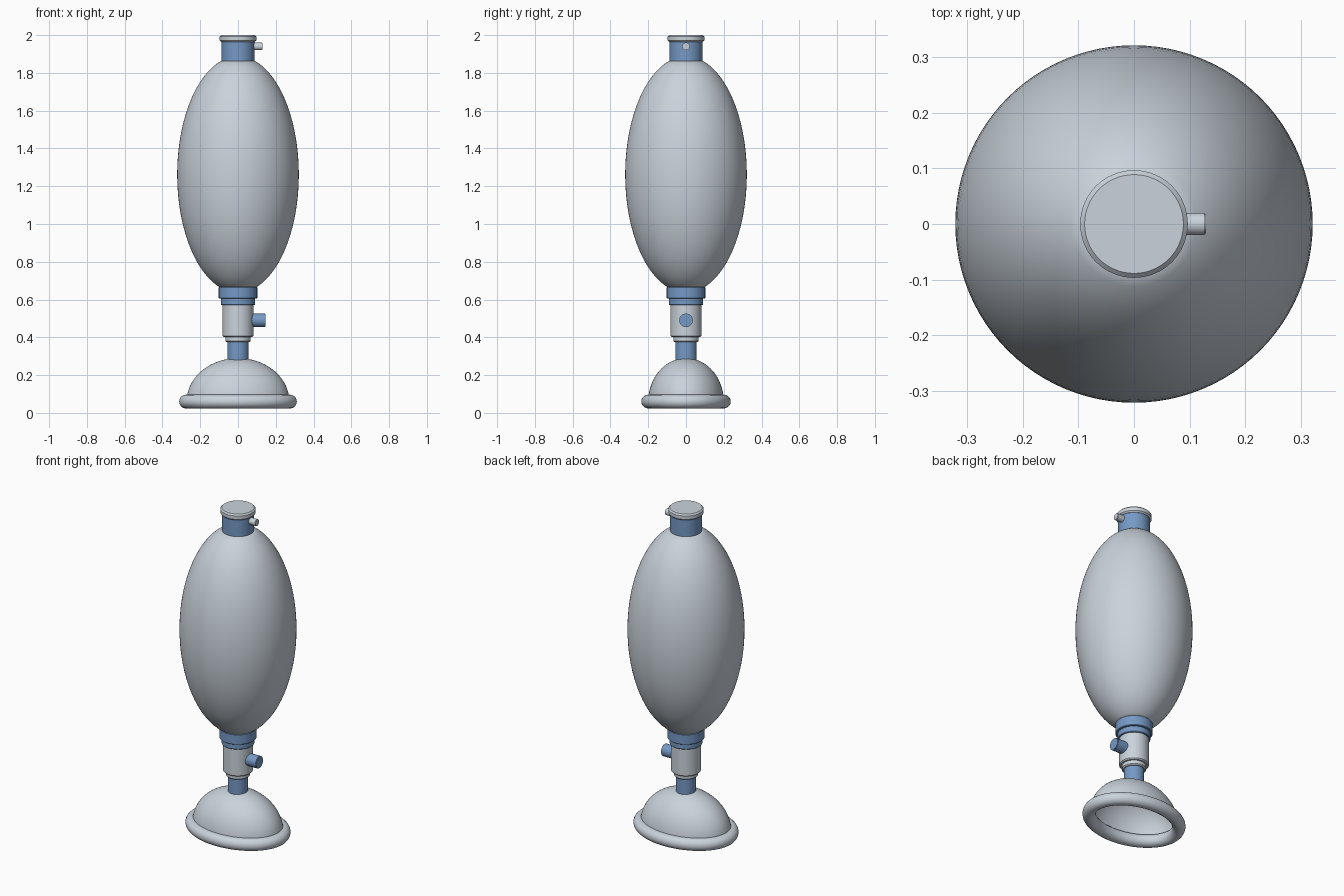
import bpy, bmesh, math
from mathutils import Matrix

if "Cube" in bpy.data.objects:
    bpy.data.objects.remove(bpy.data.objects["Cube"], do_unlink=True)


def make_material(name, rgb):
    mat = bpy.data.materials.new(name)
    mat.use_nodes = True
    mat.diffuse_color = (*rgb, 1)
    mat.node_tree.nodes["Principled BSDF"].inputs["Base Color"].default_value = (*rgb, 1)
    return mat


GREY = make_material("pale_grey_silicone", (0.59, 0.65, 0.71))
BLUE = make_material("soft_blue_plastic", (0.18, 0.32, 0.56))


def finish(obj, mat):
    """Assign the colour and smooth all but the sharp edges."""
    obj.data.materials.clear()
    obj.data.materials.append(mat)
    bpy.ops.object.select_all(action='DESELECT')
    obj.select_set(True)
    bpy.context.view_layer.objects.active = obj
    bpy.ops.object.shade_smooth_by_angle(angle=math.radians(35))
    return obj


def mesh_object(name, bm, mat):
    mesh = bpy.data.meshes.new(name)
    bmesh.ops.recalc_face_normals(bm, faces=bm.faces)
    bm.to_mesh(mesh)
    bm.free()
    obj = bpy.data.objects.new(name, mesh)
    bpy.context.collection.objects.link(obj)
    return finish(obj, mat)


def lathe(name, profile, mat, stretch_y=1.0, segments=64):
    """Spin a (radius, height) profile around z."""
    bm = bmesh.new()
    verts = [bm.verts.new((r, 0, z)) for r, z in profile]
    edges = [bm.edges.new(pair) for pair in zip(verts, verts[1:])]
    bmesh.ops.spin(bm, geom=verts + edges, cent=(0, 0, 0), axis=(0, 0, 1),
                   angle=math.tau, steps=segments)
    bmesh.ops.remove_doubles(bm, verts=bm.verts, dist=1e-5)
    bmesh.ops.scale(bm, vec=(1, stretch_y, 1), verts=bm.verts)
    return mesh_object(name, bm, mat)


def cylinder(name, radius, z0, z1, mat, bevel=0.003):
    """Upright cylinder with softened rims."""
    profile = [(0, z0), (radius - bevel, z0), (radius, z0 + bevel),
               (radius, z1 - bevel), (radius - bevel, z1), (0, z1)]
    return lathe(name, profile, mat)


def side_tube(name, radius, x0, x1, z, mat):
    """Short stub pointing to +x."""
    bm = bmesh.new()
    place = Matrix.Translation(((x0 + x1) / 2, 0, z)) @ Matrix.Rotation(math.pi / 2, 4, 'Y')
    bmesh.ops.create_cone(bm, cap_ends=True, segments=32, radius1=radius,
                          radius2=radius, depth=x1 - x0, matrix=place)
    rims = [e for e in bm.edges if abs(e.verts[0].co.x - e.verts[1].co.x) < 1e-4]
    bmesh.ops.bevel(bm, geom=rims, offset=0.003, segments=2, affect='EDGES')
    return mesh_object(name, bm, mat)


# Oval cushion rim: round tube swept along an ellipse
bpy.ops.curve.primitive_bezier_circle_add(radius=1, location=(0, 0, 0.06))
rim = bpy.context.object
rim.name = "mask_cushion_rim"
for point in rim.data.splines[0].bezier_points:
    for attr in ("handle_left_type", "handle_right_type"):
        setattr(point, attr, 'FREE')
rim.data.transform(Matrix.Diagonal((0.275, 0.20, 1, 1)))
rim.data.resolution_u = 24
rim.data.bevel_depth = 0.06
rim.data.bevel_resolution = 8
bpy.ops.object.convert(target='MESH')
finish(bpy.context.object, GREY)

# Open oval dome of the mask
dome = [(0.272 * math.cos(a), 0.06 + 0.23 * math.sin(a))
        for a in (math.pi / 2 * i / 20 for i in range(21))]
lathe("mask_dome", dome, GREY, stretch_y=0.20 / 0.272)

# Neck and valve
cylinder("mask_neck", 0.056, 0.27, 0.385, BLUE)
cylinder("valve_lower_ring", 0.067, 0.375, 0.41, GREY, 0.006)
cylinder("valve_body", 0.082, 0.402, 0.58, GREY, 0.006)
side_tube("valve_port", 0.036, 0.06, 0.145, 0.49, BLUE)
cylinder("valve_collar_lower", 0.09, 0.57, 0.615, BLUE)
cylinder("valve_collar_upper", 0.102, 0.605, 0.668, BLUE)

# Squeeze bag: ellipsoid truncated at both ends
bag = []
for i in range(41):
    t = -1.28 + 2.56 * i / 40
    bag.append((0.322 * math.cos(t), 1.262 + 0.626 * math.sin(t)))
lathe("squeeze_bag", [(0, bag[0][1])] + bag + [(0, bag[-1][1])], GREY, segments=96)

# Top fitting
cylinder("top_collar", 0.087, 1.84, 1.975, BLUE)
cylinder("top_cap", 0.097, 1.963, 2.0, GREY, 0.008)
side_tube("top_inlet_nub", 0.02, 0.07, 0.13, 1.94, GREY)
